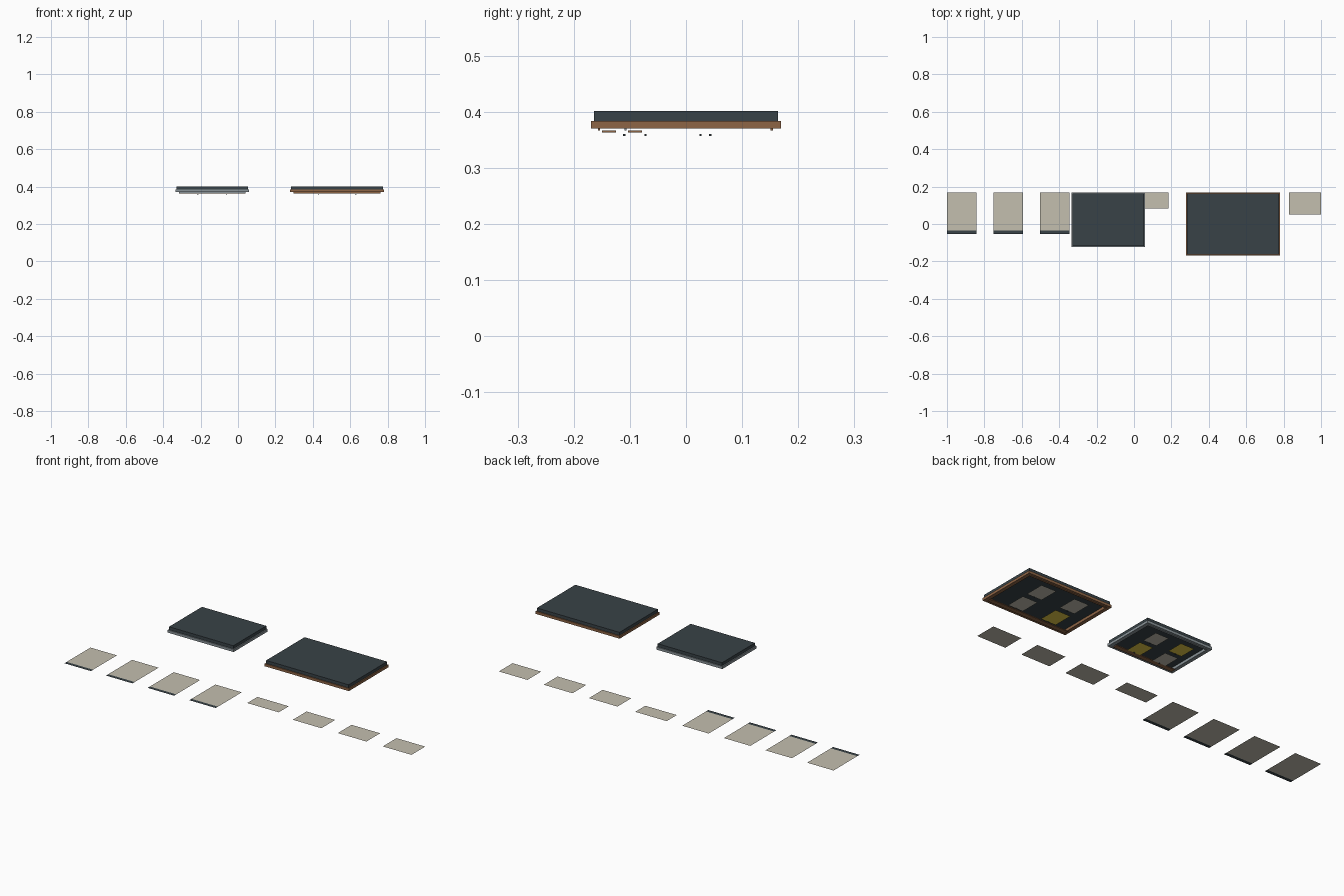
import bpy
import bmesh

cube = bpy.data.objects.get("Cube")
if cube:
    bpy.data.objects.remove(cube, do_unlink=True)


def material(name, r, g, b):
    m = bpy.data.materials.new(name)
    m.use_nodes = True
    m.diffuse_color = (r, g, b, 1)
    m.node_tree.nodes["Principled BSDF"].inputs["Base Color"].default_value = (r, g, b, 1)
    return m


SLATE = material("dark slate", 0.04, 0.055, 0.063)
PAPER = material("paper", 0.55, 0.52, 0.43)
WOOD = material("brown wood", 0.27, 0.13, 0.06)
METAL = material("grey metal", 0.25, 0.29, 0.31)
YELLOW = material("yellow paper", 0.85, 0.64, 0.07)


def finish(name, bm, *mats):
    mesh = bpy.data.meshes.new(name)
    bm.to_mesh(mesh)
    bm.free()
    for m in mats:
        mesh.materials.append(m)
    obj = bpy.data.objects.new(name, mesh)
    bpy.context.collection.objects.link(obj)
    return obj


def add_box(bm, x0, x1, y0, y1, z0, z1):
    verts = bmesh.ops.create_cube(bm, size=1)["verts"]
    for v in verts:
        v.co.x = x1 if v.co.x > 0 else x0
        v.co.y = y1 if v.co.y > 0 else y0
        v.co.z = z1 if v.co.z > 0 else z0


def box(name, mat, *bounds):
    bm = bmesh.new()
    add_box(bm, *bounds)
    return finish(name, bm, mat)


def add_sheet(bm, x0, x1, y0, y1, z, index=0):
    corners = ((x0, y0), (x1, y0), (x1, y1), (x0, y1))
    face = bm.faces.new([bm.verts.new((x, y, z)) for x, y in corners])
    face.material_index = index


def sheet(name, mat, *bounds):
    bm = bmesh.new()
    add_sheet(bm, *bounds)
    return finish(name, bm, mat)


BACK = 0.169

# Tall loose sheets with a dark strip along the front edge
for i in range(4):
    x = -1 + 0.2487 * i
    bm = bmesh.new()
    add_sheet(bm, x, x + 0.158, -0.034, BACK, 0)
    add_sheet(bm, x, x + 0.158, -0.053, -0.034, 0, 1)
    finish("tall_sheet", bm, PAPER, SLATE)

# Small loose sheets
sheet("wide_sheet", PAPER, -0.003, 0.185, 0.083, BACK, 0)
for i in range(3):
    x = 0.829 - 0.269 * i
    sheet("small_sheet", PAPER, x, x + 0.171, 0.052, BACK, 0)


def board(name, x0, x1, y0, frame_mat, note_x, note_rows, note_size, yellow):
    rim, lip = 0.02, 0.005
    # Backing panel
    box(name + "_panel", SLATE, x0 + lip, x1 - lip, y0 + lip, BACK - lip, 0.384, 0.401)
    # Frame with four rails
    bm = bmesh.new()
    for ya, yb in ((y0, y0 + rim), (BACK - rim, BACK)):
        add_box(bm, x0, x1, ya, yb, 0.37, 0.384)
    for xa, xb in ((x0, x0 + rim), (x1 - rim, x1)):
        add_box(bm, xa, xb, y0 + rim, BACK - rim, 0.37, 0.384)
    finish(name + "_frame", bm, frame_mat)
    # Beads under the long rails
    bm = bmesh.new()
    for y in (y0 + 0.014, BACK - 0.016):
        add_box(bm, x0 + rim, x1 - rim, y - 0.002, y + 0.002, 0.367, 0.37)
    finish(name + "_beads", bm, frame_mat)
    # Tray at the lower edge
    box(name + "_tray", WOOD, x0 + rim, x1 - rim, y0 + 0.019, y0 + 0.044, 0.363, 0.367)
    # Notes with pins
    centre = (x0 + x1) / 2
    w, h = note_size
    for row, y in enumerate(note_rows):
        for side in (-1, 1):
            x = centre + side * note_x
            mat = YELLOW if (row, side) in yellow else PAPER
            sheet(name + "_note", mat, x - w / 2, x + w / 2, y, y + h, 0.36)
            box(name + "_pin", SLATE, x - 0.003, x + 0.003, y, y + 0.004, 0.357, 0.36)


board("large_board", 0.278, 0.781, -0.169, WOOD, 0.1, (-0.112, 0.024),
      (0.09, 0.108), {(0, -1)})
board("small_board", -0.335, 0.059, -0.122, METAL, 0.077, (-0.074, 0.041),
      (0.08, 0.092), {(0, 1), (1, -1)})
